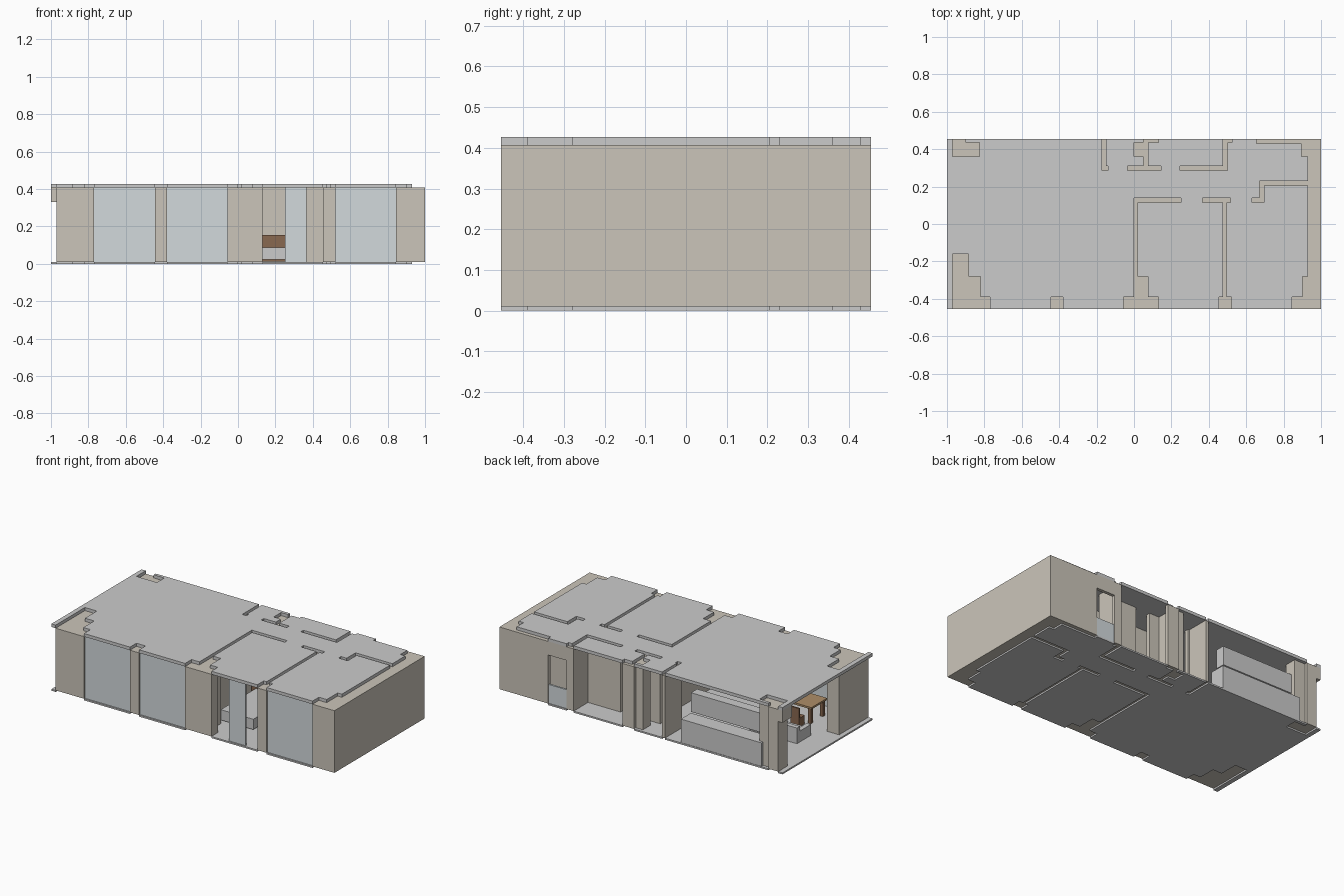
import bpy, bmesh

if "Cube" in bpy.data.objects:
    bpy.data.objects.remove(bpy.data.objects["Cube"])

def mat(name, c):
    m = bpy.data.materials.new(name)
    m.diffuse_color = (*c, 1)
    m.use_nodes = True
    m.node_tree.nodes["Principled BSDF"].inputs["Base Color"].default_value = m.diffuse_color
    return m

PLASTER = mat("plaster", (0.60, 0.56, 0.49))
GLASS = mat("glazing", (0.65, 0.70, 0.72))
WOOD = mat("wood", (0.25, 0.14, 0.08))
TOP = mat("light_wood", (0.42, 0.27, 0.14))

def finish(bm, name, m=None):
    bmesh.ops.recalc_face_normals(bm, faces=bm.faces)
    me = bpy.data.meshes.new(name)
    bm.to_mesh(me)
    bm.free()
    ob = bpy.data.objects.new(name, me)
    bpy.context.collection.objects.link(ob)
    if m:
        me.materials.append(m)
    return ob

def boxes(name, specs, m=None):
    """One object from boxes given as (x0, x1, y0, y1, z0, z1)."""
    bm = bmesh.new()
    for x0, x1, y0, y1, z0, z1 in specs:
        for v in bmesh.ops.create_cube(bm, size=1)['verts']:
            v.co = (x0 if v.co.x < 0 else x1, y0 if v.co.y < 0 else y1,
                    z0 if v.co.z < 0 else z1)
    return finish(bm, name, m)

def plan_solid(name, rects, z0, z1, m=None, bounds=None):
    """Extrude the union of plan rectangles, or bounds minus that union."""
    allr = rects + ([bounds] if bounds else [])
    xs = sorted({v for r in allr for v in r[:2]})
    ys = sorted({v for r in allr for v in r[2:]})
    inside = lambda r, x, y: r[0] < x < r[1] and r[2] < y < r[3]
    bm = bmesh.new()
    for x0, x1 in zip(xs, xs[1:]):
        for y0, y1 in zip(ys, ys[1:]):
            cx, cy = (x0 + x1) / 2, (y0 + y1) / 2
            fill = any(inside(r, cx, cy) for r in rects)
            if bounds:
                fill = inside(bounds, cx, cy) and not fill
            if fill:
                bm.faces.new([bm.verts.new((x, y, z0)) for x, y in
                              ((x0, y0), (x1, y0), (x1, y1), (x0, y1))])
    bmesh.ops.remove_doubles(bm, verts=bm.verts, dist=1e-5)
    ext = bmesh.ops.extrude_face_region(bm, geom=bm.faces[:], use_keep_orig=True)
    for v in ext['geom']:
        if isinstance(v, bmesh.types.BMVert):
            v.co.z = z1
    bmesh.ops.dissolve_limit(bm, angle_limit=0.01, verts=bm.verts, edges=bm.edges)
    return finish(bm, name, m)

# Plan of the walls, (x0, x1, y0, y1)
B, F = 0.455, -0.455
groups = {
    "left_front_pier": [(-.97, -.885, -.28, -.16), (-.97, -.82, -.39, -.28), (-.97, -.77, F, -.39)],
    "left_back_pier": [(-.97, -.9, .36, B), (-.9, -.825, .36, .435)],
    "front_post": [(-.445, -.38, F, -.39)],
    "kitchen_wall": [(-.17, -.15, .285, B), (-.15, -.14, .285, .31)],
    "bath_wall": [(0, .05, .36, .435), (.05, .075, .31, B), (.075, .13, .435, B), (-.035, .145, .285, .31)],
    "hall_back_wall": [(.245, .5, .285, .31), (.475, .5, .31, B), (.5, .525, .435, B)],
    "bedroom_wall": [(0, .25, .115, .14), (0, .02, -.28, .115), (0, .075, -.39, -.28), (-.055, .13, F, -.39)],
    "dividing_wall": [(.365, .515, .115, .14), (.475, .495, -.39, .115), (.455, .52, F, -.39)],
    "right_wall": [(.93, 1, F, B), (.655, .93, .43, B), (.895, .93, .36, .43), (.67, .93, .205, .23),
                   (.67, .695, .115, .205), (.63, .67, .115, .14), (.9, .93, -.39, -.28), (.845, .93, F, -.39)],
}
Z0, Z1 = 0.01, 0.407
for name, rects in groups.items():
    plan_solid(name, rects, Z0, Z1, PLASTER)

# Slabs are cut out around the walls
walls = [r for g in groups.values() for r in g]
plan_solid("floor", walls, 0, Z0, bounds=(-1, .93, F, B))
plan_solid("ceiling", walls, Z1, 0.427, bounds=(-1, .93, F, B))

# Lintels and window sill
boxes("corner_lintel", [(-1, -.97, .36, B, .33, Z1)], PLASTER)
boxes("window_lintel", [(.525, .655, .435, B, .32, Z1)], PLASTER)
boxes("window_sill", [(.525, .655, .438, .45, Z0, .13)], GLASS)

# Front glazing
for i, (a, b) in enumerate([(-.77, -.445), (-.38, -.055), (.25, .365), (.52, .845)]):
    boxes(f"glass_panel_{i + 1}", [(a, b, -.446, -.438, Z0, Z1)], GLASS)

# Kitchen counter and wall cabinets
boxes("kitchen_counter", [(-.85, -.28, .35, .452, Z0, .16)])
boxes("wall_cabinets", [(-.9, -.32, .345, .407, .2, .322)])

# Beds with headboards
def bed(tag, x0, x1, y0):
    boxes(f"{tag}_mattress", [(x0, x1, y0, .095, .022, .088)])
    boxes(f"{tag}_headboard", [(x0 - .03, x1 + .03, .095, .113, .012, .155)], WOOD)

bed("bed_one", .06, .29, -.26)
bed("bed_two", .56, .64 + .15, -.26)

# Dining table and chairs
boxes("table_top", [(-.76, -.46, -.34, -.18, .108, .12)], TOP)
boxes("table_legs", [(x, x + .02, y, y + .02, Z0, .108)
                     for x in (-.75, -.49) for y in (-.33, -.21)], WOOD)
for i, x in enumerate((-.72, -.56)):
    boxes(f"chair_{i + 1}", [(x, x + .06, -.17, -.11, Z0, .065),
                             (x, x + .06, -.12, -.11, .065, .13)], WOOD)

# Sofa
boxes("sofa", [(-.84, -.5, -.06, .08, Z0, .055), (-.84, -.5, .05, .08, .055, .11),
               (-.84, -.81, -.06, .05, .055, .08), (-.53, -.5, -.06, .05, .055, .08)])
